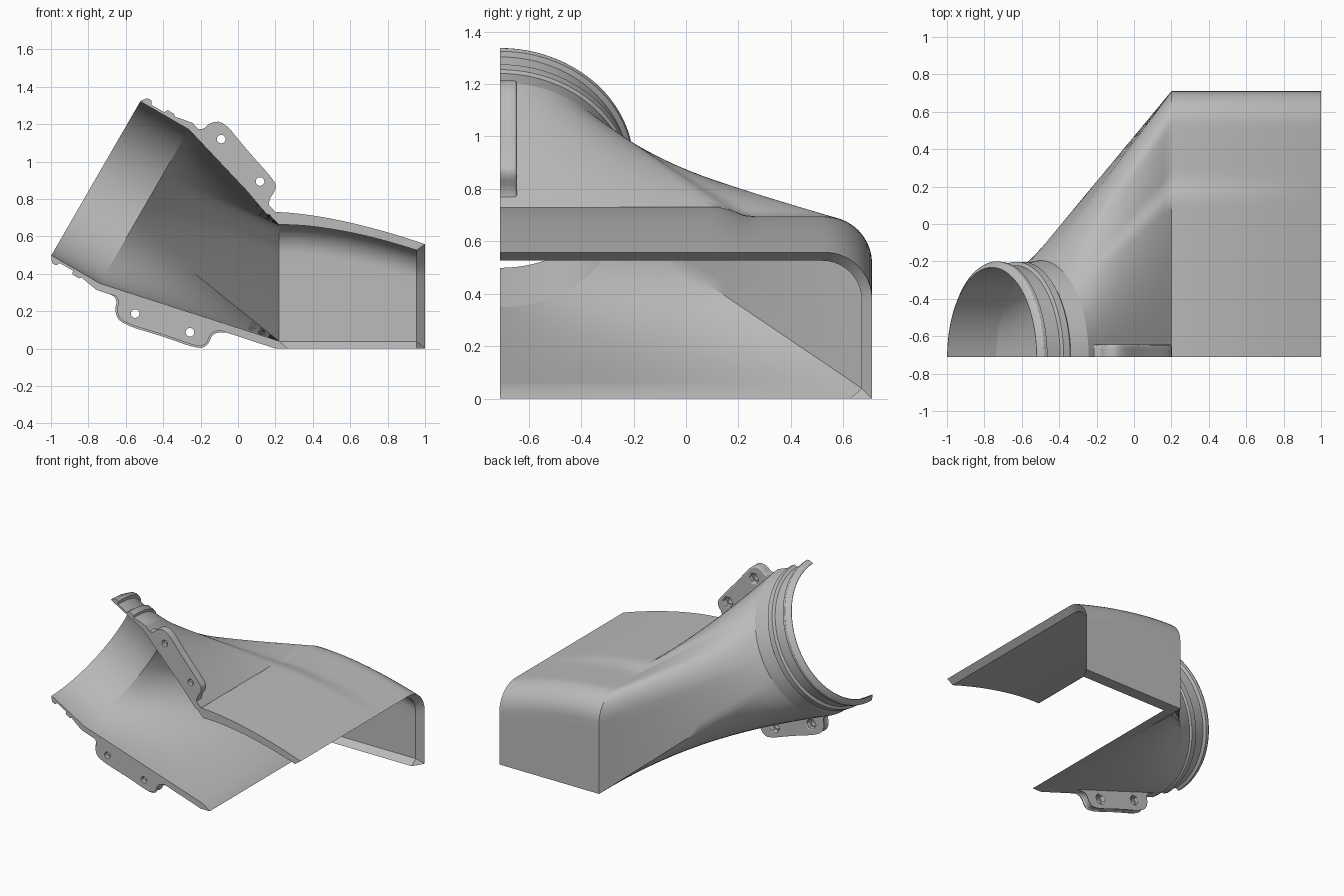
import bpy, bmesh, math
from mathutils import Vector

cube = bpy.data.objects.get("Cube")
if cube:
    bpy.data.objects.remove(cube, do_unlink=True)

CUT = -0.71                                  # flat split plane of the half duct
PIPE_END = Vector((-0.76, CUT, 0.91))        # centre of the round mouth
AXIS = Vector((0.866, 0, -0.5))
UP = Vector((0.5, 0, 0.866))
SIDE = Vector((0, 1, 0))
TOP_N, ARC_N, SIDE_N, LOW_N = 28, 10, 6, 20  # points along each stretch of the section

grey = bpy.data.materials.new("plain_grey")
grey.use_nodes = True
grey.diffuse_color = (0.5, 0.5, 0.5, 1)
grey.node_tree.nodes["Principled BSDF"].inputs["Base Color"].default_value = (0.5, 0.5, 0.5, 1)


def finish(obj, angle=30):
    obj.data.materials.clear()
    obj.data.materials.append(grey)
    bpy.ops.object.select_all(action='DESELECT')
    obj.select_set(True)
    bpy.context.view_layer.objects.active = obj
    bpy.ops.object.shade_smooth_by_angle(angle=math.radians(angle))


def shell(name, outer, inner):
    """Thick wall lofted through matching outer and inner sections."""
    bm = bmesh.new()
    rings = [[bm.verts.new(p) for p in o + i[::-1]] for o, i in zip(outer, inner)]
    n = len(rings[0])
    for a, b in zip(rings, rings[1:]):
        for k in range(n):
            j = (k + 1) % n
            bm.faces.new((a[k], a[j], b[j], b[k]))
    for r in (rings[0], rings[-1]):
        for k in range(n // 2 - 1):
            bm.faces.new((r[k], r[k + 1], r[n - 2 - k], r[n - 1 - k]))
    bmesh.ops.remove_doubles(bm, verts=bm.verts, dist=0.0004)
    bmesh.ops.recalc_face_normals(bm, faces=bm.faces)
    mesh = bpy.data.meshes.new(name)
    bm.to_mesh(mesh)
    bm.free()
    obj = bpy.data.objects.new(name, mesh)
    bpy.context.collection.objects.link(obj)
    finish(obj)


def spread(a, b, n):
    return [a + (b - a) * k / n for k in range(n)]


# Angles of the round section that match the stretches of the box section
ANGLES = [math.radians(d) for d in
          spread(0, 65, TOP_N) + spread(65, 85, ARC_N) + spread(85, 104, SIDE_N)
          + spread(104, 180, LOW_N) + [180]]


def circle(s, r):
    c = PIPE_END + AXIS * s
    return [c + UP * (r * math.cos(a)) + SIDE * (r * math.sin(a)) for a in ANGLES]


def hood_section(x, wide, top, low, r, step=0.0):
    """Roof, rounded corner and back wall down to the lower corner."""
    def roof(y):
        f = min(max((y - 0.13) / 0.12, 0), 1)
        return top - step * f * f * (3 - 2 * f)
    pts = [(y, roof(y)) for y in spread(CUT, wide - r, TOP_N)]
    z0 = roof(wide - r) - r
    pts += [(wide - r + r * math.sin(a), z0 + r * math.cos(a))
            for a in spread(0, math.pi / 2, ARC_N)]
    pts += [(wide, z) for z in spread(z0, low, SIDE_N)] + [(wide, low)]
    return [Vector((x, y, z)) for y, z in pts]


def box_section(x, wide, top, low, r, step=0.0):
    pts = hood_section(x, wide, top, low, r, step)
    return pts + [Vector((x, y, low)) for y in spread(wide, CUT, LOW_N)[1:] + [CUT]]


# Round pipe mouth with rim and collar rings
profile = [(0, .478), (.02, .505), (.03, .51), (.05, .508), (.06, .489), (.14, .489),
           (.15, .508), (.19, .508), (.2, .497), (.23, .503), (.3, .515)]
shell("pipe_mouth", [circle(s, r) for s, r in profile],
      [circle(s, .475) for s, r in profile])

# Transition from round pipe to box
out_a, in_a = circle(.3, .515), circle(.3, .475)
out_b = box_section(.2, .71, .73, 0, .18, .035)
in_b = box_section(.22, .67, .66, .04, .15)
STEPS = 14
outer = [[p.lerp(q, k / STEPS) for p, q in zip(out_a, out_b)] for k in range(STEPS + 1)]
inner = [[p.lerp(q, k / STEPS) for p, q in zip(in_a, in_b)] for k in range(STEPS + 1)]
corner = TOP_N + ARC_N + SIDE_N
outer.append([p + Vector((.07 if k > corner else .005, 0, 0)) for k, p in enumerate(out_b)])
inner.append(in_b)
shell("transition", outer, inner)

# Open-bottomed hood with a falling roof, chamfered mouth and inward lip
outer, inner = [], []
COUNT = 16
for k in range(COUNT + 1):
    t = k / COUNT
    x = .2 + .8 * t
    top = .73 - .172 * t ** 1.6
    o = hood_section(x, .71, top, 0, .18, .035 * (1 - t))
    xi = .22 + (.955 - .22) * t
    i = hood_section(xi, .67, top - .068 + .036 * t, .038, .15)
    outer.append(o + [Vector((x, .70, 0))])
    inner.append(i + [Vector((xi, .625, 0))])
shell("hood", outer, inner)


# Bolt tabs: a plate with round holes backed by one with hexagonal nut pockets
def plate(name, outline, holes, radius, sides, y0, y1, bevel):
    cu = bpy.data.curves.new(name, 'CURVE')
    cu.dimensions, cu.fill_mode = '2D', 'BOTH'
    rings = [[(cx + radius * math.cos(math.tau * k / sides),
               cz + radius * math.sin(math.tau * k / sides)) for k in range(sides)]
             for cx, cz in holes]
    for ring in [outline] + rings:
        sp = cu.splines.new('POLY')
        sp.points.add(len(ring) - 1)
        for p, (x, z) in zip(sp.points, ring):
            p.co = (x, z, 0, 1)
        sp.use_cyclic_u = True
    cu.extrude = (y1 - y0) / 2 - bevel
    cu.bevel_depth, cu.offset, cu.bevel_resolution = bevel, -bevel, 2
    obj = bpy.data.objects.new(name, cu)
    obj.location.y = (y0 + y1) / 2
    obj.rotation_euler.x = math.pi / 2
    bpy.context.collection.objects.link(obj)
    bpy.ops.object.select_all(action='DESELECT')
    obj.select_set(True)
    bpy.context.view_layer.objects.active = obj
    bpy.ops.object.convert(target='MESH')
    finish(bpy.context.view_layer.objects.active)


def rounded(pts):
    """Two rounds of corner cutting soften an outline."""
    for _ in range(2):
        pts = [tuple(a + (b - a) * f for a, b in zip(p, q))
               for p, q in zip(pts, pts[1:] + pts[:1]) for f in (.25, .75)]
    return pts


upper = [(-.26, 1.19), (-.19, 1.165), (-.15, 1.21), (-.075, 1.215), (.04, 1.07), (.185, .91),
         (.21, .86), (.16, .79), (.17, .71), (.15, .72), (-.05, .96)]
lower = [(-.78, .325), (-.67, .3), (-.635, .26), (-.65, .2), (-.62, .14), (-.4, .075),
         (-.22, .01), (-.17, .02), (-.14, .095), (-.05, .095), (-.05, .11), (-.4, .22)]
for name, outline, holes in (("upper_tab", upper, [(-.09, 1.12), (.118, .893)]),
                             ("lower_tab", lower, [(-.55, .187), (-.257, .087)])):
    shape = rounded(outline)
    plate(name + "_front", shape, holes, .023, 20, CUT, -.68, 0)
    plate(name + "_back", shape, holes, .036, 6, -.697, -.645, .01)
